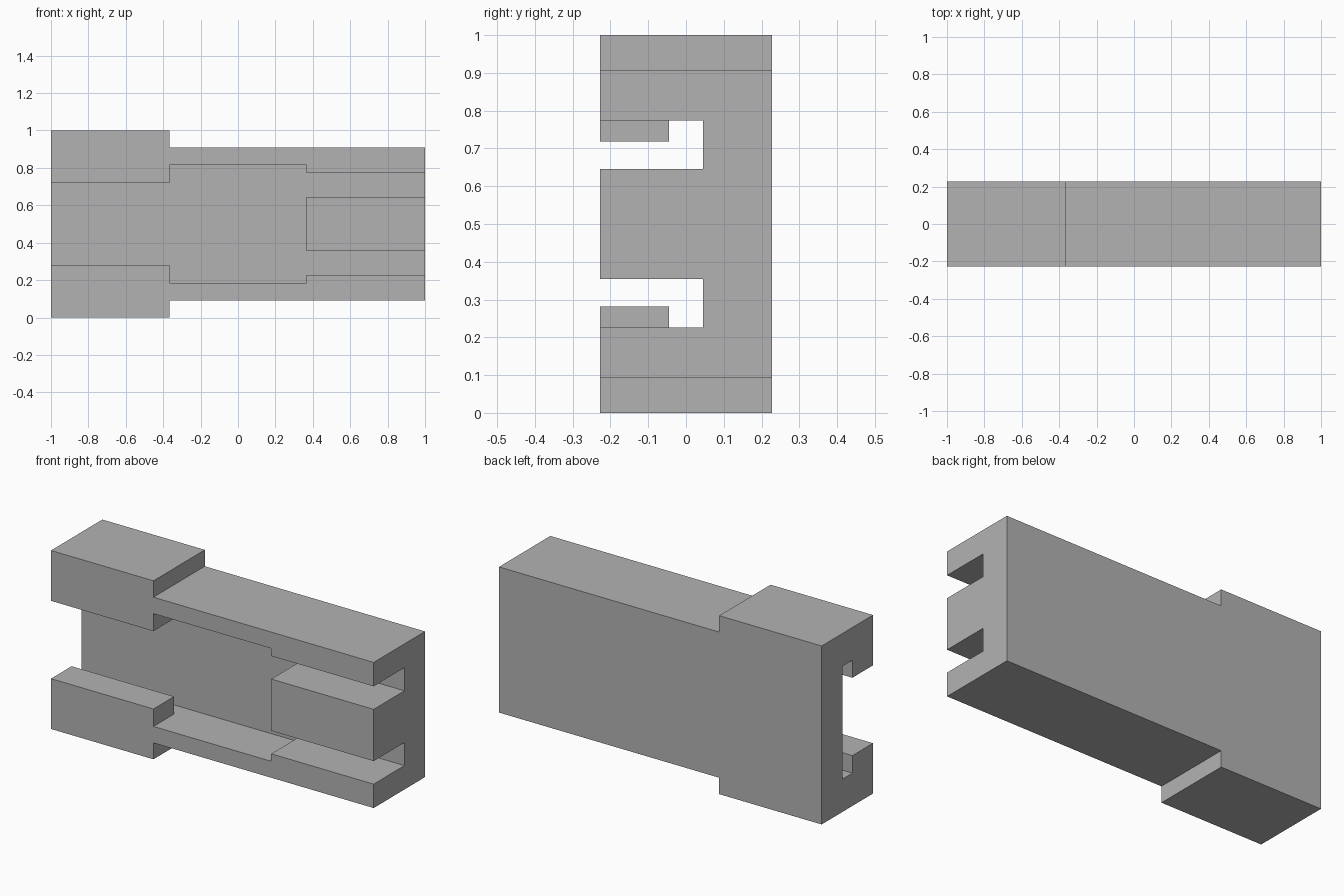
import bpy
import bmesh

if "Cube" in bpy.data.objects:
    bpy.data.objects.remove(bpy.data.objects["Cube"], do_unlink=True)

MID = 0.5                       # height of the mirror plane
BACK, FLOOR, LIP, FRONT = 0.227, 0.045, -0.045, -0.227
STEP, BLOCK = -0.365, 0.365     # ends of the wide head and of the centre block
END = 1.1                       # overshoot for cutters

grey = bpy.data.materials.new("plain grey")
colour = (0.45, 0.45, 0.45, 1)
grey.diffuse_color = colour
grey.use_nodes = True
grey.node_tree.nodes["Principled BSDF"].inputs["Base Color"].default_value = colour


def extrude_outline(name, outline, y0, y1):
    """Extrude an (x, z) outline from y0 to y1."""
    bm = bmesh.new()
    face = bm.faces.new([bm.verts.new((x, y0, z)) for x, z in outline])
    result = bmesh.ops.extrude_face_region(bm, geom=[face])
    moved = [g for g in result["geom"] if isinstance(g, bmesh.types.BMVert)]
    bmesh.ops.translate(bm, verts=moved, vec=(0, y1 - y0, 0))
    bmesh.ops.recalc_face_normals(bm, faces=bm.faces)
    mesh = bpy.data.meshes.new(name)
    bm.to_mesh(mesh)
    bm.free()
    mesh.materials.append(grey)
    obj = bpy.data.objects.new(name, mesh)
    bpy.context.collection.objects.link(obj)
    return obj


def mirrored(half):
    """Close an upper half outline of (x, half height) points about MID."""
    upper = [(x, MID + h) for x, h in half]
    lower = [(x, MID - h) for x, h in reversed(half)]
    return upper + lower


# Stepped body: tall head and narrower tail
body = extrude_outline("stepped_body", mirrored(
    [(-1, 0.5), (STEP, 0.5), (STEP, 0.408), (1, 0.408)]), FRONT, BACK)

# Front opening, wrapped around the centre block at the tail
opening = extrude_outline("opening_cutter", mirrored(
    [(-END, 0.218), (STEP, 0.218), (STEP, 0.316), (BLOCK, 0.316),
     (BLOCK, 0.274), (END, 0.274), (END, 0.145), (BLOCK, 0.145)]), -0.4, FLOOR)

# Undercut slot behind the two head lips
undercut = extrude_outline("undercut_cutter", mirrored(
    [(-END, 0.316), (STEP + 0.1, 0.316)]), LIP, FLOOR)

for cutter in (opening, undercut):
    mod = body.modifiers.new(cutter.name, "BOOLEAN")
    mod.operation = "DIFFERENCE"
    mod.solver = "EXACT"
    mod.object = cutter

# Bake the cuts into the body and drop the cutters
graph = bpy.context.evaluated_depsgraph_get()
carved = bpy.data.meshes.new_from_object(body.evaluated_get(graph))
body.modifiers.clear()
body.data = carved
for cutter in (opening, undercut):
    bpy.data.objects.remove(cutter, do_unlink=True)
